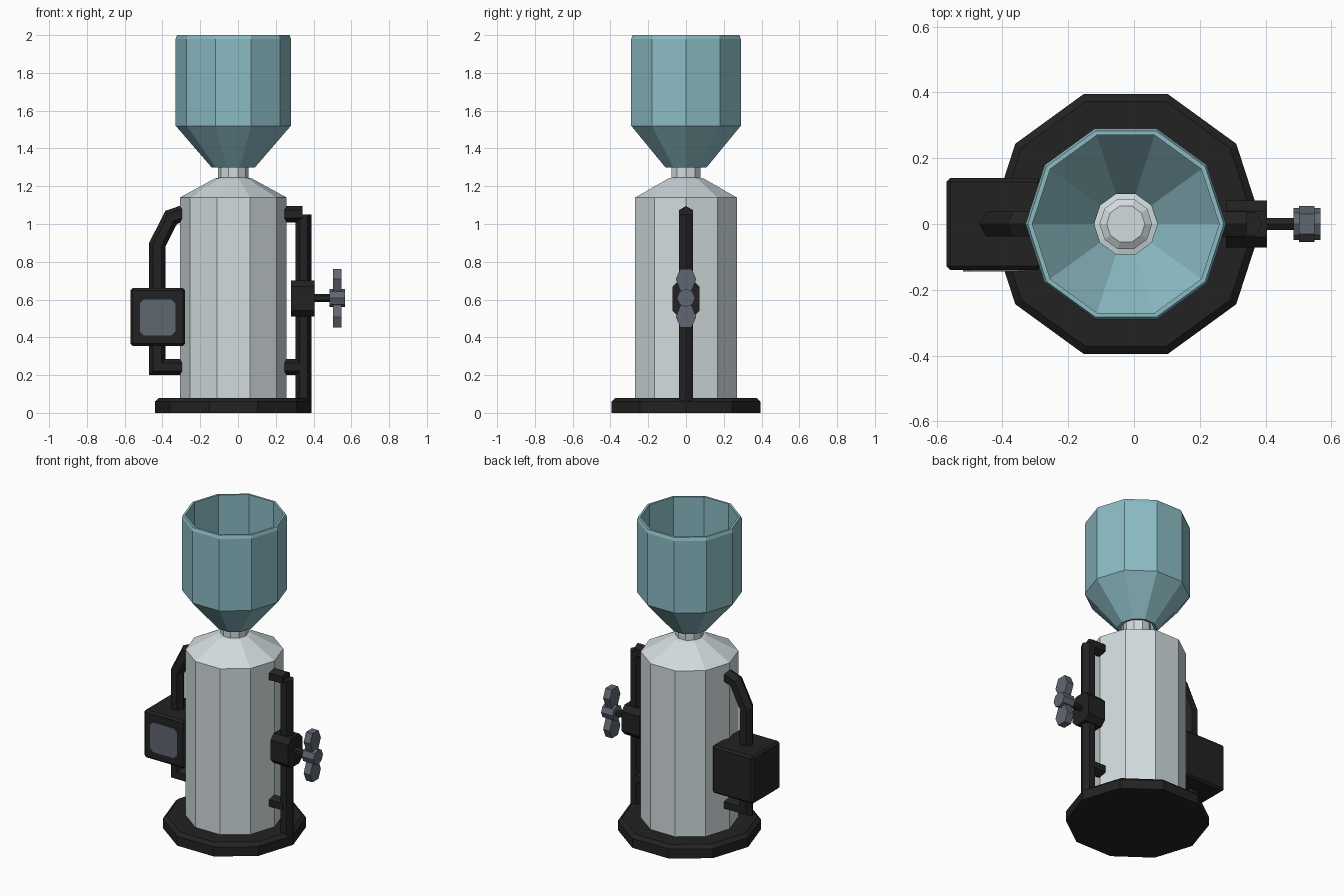
import bpy, bmesh
from math import cos, sin, pi
from mathutils import Vector

cube = bpy.data.objects.get("Cube")
if cube:
    bpy.data.objects.remove(cube, do_unlink=True)

AXIS = -0.025  # x of the main turning axis


def material(name, rgb):
    m = bpy.data.materials.new(name)
    m.use_nodes = True
    m.diffuse_color = (*rgb, 1)
    bsdf = next(n for n in m.node_tree.nodes if n.type == 'BSDF_PRINCIPLED')
    bsdf.inputs["Base Color"].default_value = (*rgb, 1)
    return m


teal = material("teal glass", (0.26, 0.50, 0.55))
silver = material("pale silver", (0.64, 0.71, 0.73))
black = material("matte black", (0.016, 0.016, 0.016))
steel = material("blue grey steel", (0.118, 0.135, 0.162))


def finish(name, bm, mat):
    bmesh.ops.recalc_face_normals(bm, faces=bm.faces)
    me = bpy.data.meshes.new(name)
    bm.to_mesh(me)
    bm.free()
    me.materials.append(mat)
    ob = bpy.data.objects.new(name, me)
    bpy.context.collection.objects.link(ob)
    return ob


def skin(bm, rings, closed=False):
    """Join rings of vertices; either cap the ends or close the loop."""
    n = len(rings[0])
    pairs = list(zip(rings, rings[1:]))
    if closed:
        pairs.append((rings[-1], rings[0]))
    else:
        bm.faces.new(rings[0])
        bm.faces.new(rings[-1])
    for a, b in pairs:
        for i in range(n):
            j = (i + 1) % n
            bm.faces.new((a[i], a[j], b[j], b[i]))


def lathe(name, profile, mat, closed=False, sides=10):
    bm = bmesh.new()
    angles = [2 * pi * i / sides for i in range(sides)]
    rings = [[bm.verts.new((AXIS + r * cos(a), r * sin(a), z)) for a in angles]
             for r, z in profile]
    skin(bm, rings, closed)
    return finish(name, bm, mat)


def tube(name, path, radius, mat, sides=6):
    """Mitred tube along (x, z) points in the y = 0 plane."""
    bm = bmesh.new()
    pts = [Vector((x, 0, z)) for x, z in path]
    side = Vector((0, 1, 0))
    rings = []
    for i, p in enumerate(pts):
        before = (p - pts[i - 1]).normalized() if i else None
        after = (pts[i + 1] - p).normalized() if i + 1 < len(pts) else None
        before, after = before or after, after or before
        n = before.cross(side)
        miter = (n + after.cross(side)).normalized()
        miter /= miter.dot(n)
        rings.append([bm.verts.new(p + radius * (cos(a) * miter + sin(a) * side))
                      for a in (2 * pi * k / sides for k in range(sides))])
    skin(bm, rings)
    return finish(name, bm, mat)


def box(name, lo, hi, mat, bevel, axis=None):
    """Box with chamfers on all edges, or only on those along one axis."""
    bm = bmesh.new()
    bmesh.ops.create_cube(bm, size=1)
    for v in bm.verts:
        v.co = [l + (c + 0.5) * (h - l) for l, h, c in zip(lo, hi, v.co)]
    edges = [e for e in bm.edges if axis is None
             or abs((e.verts[0].co - e.verts[1].co)[axis]) > 1e-4]
    bmesh.ops.bevel(bm, geom=edges, offset=bevel, segments=1,
                    affect='EDGES', profile=0.5)
    return finish(name, bm, mat)


# Turned parts
lathe("base_plate", [(0.415, 0), (0.415, 0.06), (0.392, 0.08)], black)
lathe("body", [(0.283, 0.07), (0.283, 1.14), (0.1, 1.24), (0.08, 1.245),
               (0.08, 1.325), (0.058, 1.34)], silver)
lathe("hopper", [(0.115, 1.30), (0.305, 1.52), (0.305, 1.98), (0.298, 2.0),
                 (0.284, 2.0), (0.284, 1.53), (0.096, 1.305)], teal, closed=True)

# Side handle with its control box
tube("handle", [(-0.28, 0.243), (-0.4275, 0.243), (-0.4275, 0.89),
                (-0.354, 1.035), (-0.28, 1.06)], 0.043, black)
box("control_box", (-0.57, -0.14, 0.355), (-0.28, 0.14, 0.66), black, 0.012)
box("control_panel", (-0.52, -0.144, 0.41), (-0.332, -0.138, 0.60), steel, 0.02, 1)

# Upright rail and its brackets
tube("rail", [(0.3475, 0.05), (0.3475, 1.05)], 0.042, black)
for label, z in (("lower", 0.243), ("upper", 1.052)):
    tube(label + "_bracket", [(0.235, z), (0.342, z)], 0.043, black)

# Clamp with stem and wing knob
KNOB = 0.608
box("clamp", (0.28, -0.072, 0.51), (0.405, 0.072, 0.70), black, 0.032, 0)
tube("clamp_stem", [(0.40, KNOB), (0.50, KNOB)], 0.021, black)
tube("knob_hub", [(0.485, KNOB), (0.497, KNOB), (0.553, KNOB), (0.567, KNOB)],
     0.048, steel, 8)
half = [(0.026, 0.03), (0.054, 0.10), (0.03, 0.155)]
outline = half + [(-y, z) for y, z in reversed(half)]
for label, sign in (("upper", 1), ("lower", -1)):
    bm = bmesh.new()
    skin(bm, [[bm.verts.new((x, y, KNOB + sign * z)) for y, z in outline]
              for x in (0.502, 0.548)])
    finish(label + "_knob_wing", bm, steel)
